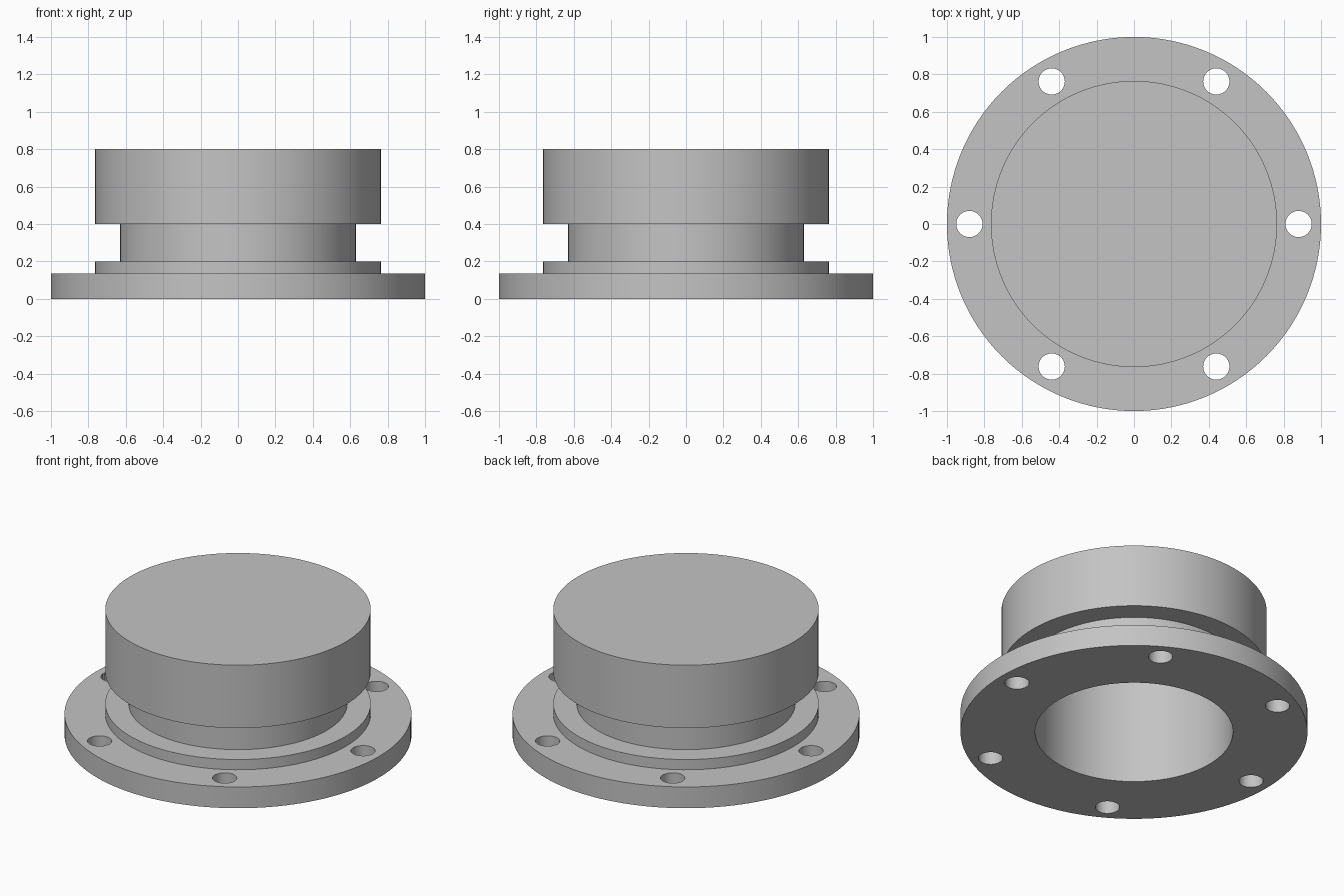
import bpy
import math
from mathutils import Matrix, Vector

cube = bpy.data.objects.get("Cube")
if cube:
    bpy.data.objects.remove(cube, do_unlink=True)

SEGMENTS = 128
BOLT_COUNT = 6
BOLT_CIRCLE = 0.88
BOLT_RADIUS = 0.07

metal = bpy.data.materials.new("plain grey metal")
metal.use_nodes = True
grey = (0.55, 0.55, 0.55, 1)
metal.diffuse_color = grey
metal.node_tree.nodes["Principled BSDF"].inputs["Base Color"].default_value = grey


def lathe(name, profile):
    """Revolve (radius, height) points around z; zero radius makes a pole."""
    verts, rings, faces = [], [], []
    for r, z in profile:
        start = len(verts)
        if r == 0:
            verts.append((0, 0, z))
            rings.append([start] * SEGMENTS)
        else:
            for i in range(SEGMENTS):
                a = math.tau * i / SEGMENTS
                verts.append((r * math.cos(a), r * math.sin(a), z))
            rings.append(list(range(start, start + SEGMENTS)))
    for low, high in zip(rings, rings[1:]):
        for i in range(SEGMENTS):
            j = (i + 1) % SEGMENTS
            quad = [low[i], low[j], high[j], high[i]]
            faces.append(list(dict.fromkeys(quad)))
    mesh = bpy.data.meshes.new(name)
    mesh.from_pydata(verts, [], faces)
    mesh.update()
    obj = bpy.data.objects.new(name, mesh)
    bpy.context.collection.objects.link(obj)
    mesh.materials.append(metal)
    return obj


# Flange, step, neck and cap as one turned body with a blind bore below
body = lathe("flanged_hub", [
    (0, 0.72), (0.57, 0.72), (0.57, 0),
    (1, 0), (1, 0.135), (0.765, 0.135), (0.765, 0.2),
    (0.63, 0.2), (0.63, 0.4), (0.765, 0.4), (0.765, 0.8), (0, 0.8),
])

# Bolt holes through the flange
for n in range(BOLT_COUNT):
    angle = math.tau * n / BOLT_COUNT
    bpy.ops.mesh.primitive_cylinder_add(
        vertices=48, radius=BOLT_RADIUS, depth=0.4,
        location=(BOLT_CIRCLE * math.cos(angle), BOLT_CIRCLE * math.sin(angle), 0))
    cutter = bpy.context.object
    cutter.name = f"bolt_hole_cutter_{n + 1}"
    cutter.data.materials.append(metal)
    cutter.hide_render = True
    cutter.hide_set(True)
    cut = body.modifiers.new(f"bolt_hole_{n + 1}", "BOOLEAN")
    cut.operation = "DIFFERENCE"
    cut.solver = "EXACT"
    cut.object = cutter

# Apply the cuts, drop the cutters and shade the round walls
bpy.ops.object.select_all(action="DESELECT")
body.select_set(True)
bpy.context.view_layer.objects.active = body
for cut in list(body.modifiers):
    cutter = cut.object
    bpy.ops.object.modifier_apply(modifier=cut.name)
    bpy.data.objects.remove(cutter, do_unlink=True)
bpy.ops.object.shade_smooth_by_angle(angle=math.radians(30))
